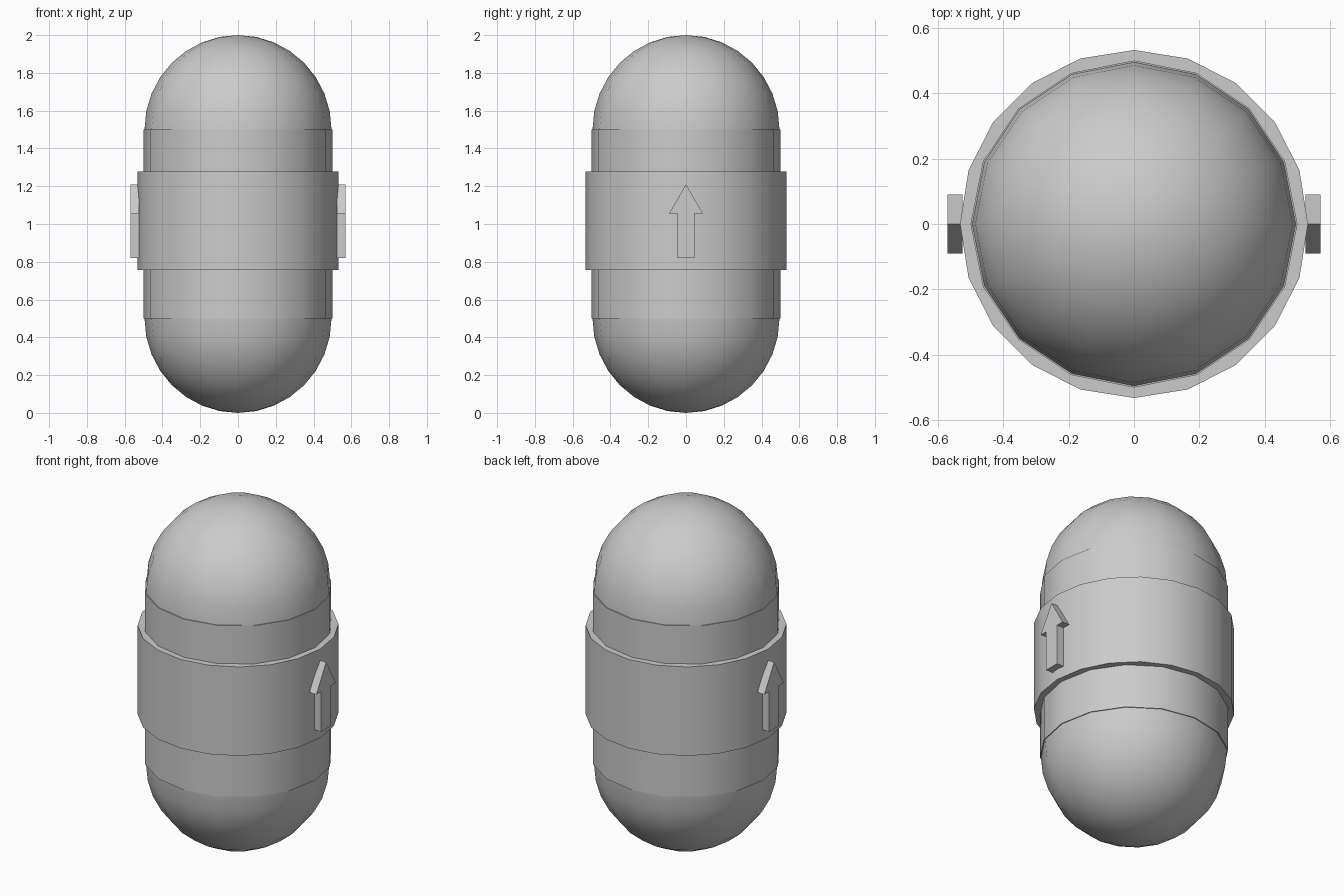
import bpy, bmesh, math

if "Cube" in bpy.data.objects:
    bpy.data.objects.remove(bpy.data.objects["Cube"])


def finish(name, bm):
    bmesh.ops.recalc_face_normals(bm, faces=bm.faces)
    me = bpy.data.meshes.new(name)
    bm.to_mesh(me)
    bm.free()
    ob = bpy.data.objects.new(name, me)
    bpy.context.collection.objects.link(ob)
    return ob


def smooth(ob):
    bpy.ops.object.select_all(action='DESELECT')
    ob.select_set(True)
    bpy.context.view_layer.objects.active = ob
    bpy.ops.object.shade_smooth_by_angle(angle=math.radians(35))


def revolve(name, profile, sides):
    """Spin a (radius, z) profile about the z axis."""
    bm = bmesh.new()
    verts = [bm.verts.new((r, 0, z)) for r, z in profile]
    edges = [bm.edges.new(p) for p in zip(verts, verts[1:])]
    bmesh.ops.spin(bm, geom=verts + edges, axis=(0, 0, 1), cent=(0, 0, 0),
                   angle=math.tau, steps=sides, use_merge=False)
    bmesh.ops.remove_doubles(bm, verts=bm.verts, dist=1e-5)
    ob = finish(name, bm)
    smooth(ob)
    return ob


# Capsule body: straight wall with small ledges to slightly narrower domes
R, DOME, RINGS = 0.5, 0.495, 8
arc = [(DOME * math.cos(a), 0.5 * math.sin(a))
       for a in (math.pi / 2 * i / RINGS for i in range(RINGS))] + [(0, 0.5)]
profile = [(r, 0.5 - h) for r, h in reversed(arc)]
profile += [(R, 0.5), (R, 1.5)]
profile += [(r, 1.5 + h) for r, h in arc]
revolve("capsule_body", profile, 16)

# Wide band around the middle
revolve("middle_band", [(0.48, 0.757), (0.532, 0.757), (0.532, 1.277),
                        (0.48, 1.277), (0.48, 0.757)], 20)

# Raised up-arrows on both sides
half = [(0.045, 0.82), (0.045, 1.055), (0.09, 1.055)]
outline = half + [(0, 1.21)] + [(-y, z) for y, z in reversed(half)]
for name, side in (("right_arrow", 1), ("left_arrow", -1)):
    bm = bmesh.new()
    face = bm.faces.new([bm.verts.new((side * 0.525, y, z)) for y, z in outline])
    ext = bmesh.ops.extrude_face_region(bm, geom=[face], use_keep_orig=True)
    moved = [g for g in ext["geom"] if isinstance(g, bmesh.types.BMVert)]
    bmesh.ops.translate(bm, verts=moved, vec=(side * 0.045, 0, 0))
    finish(name, bm)
